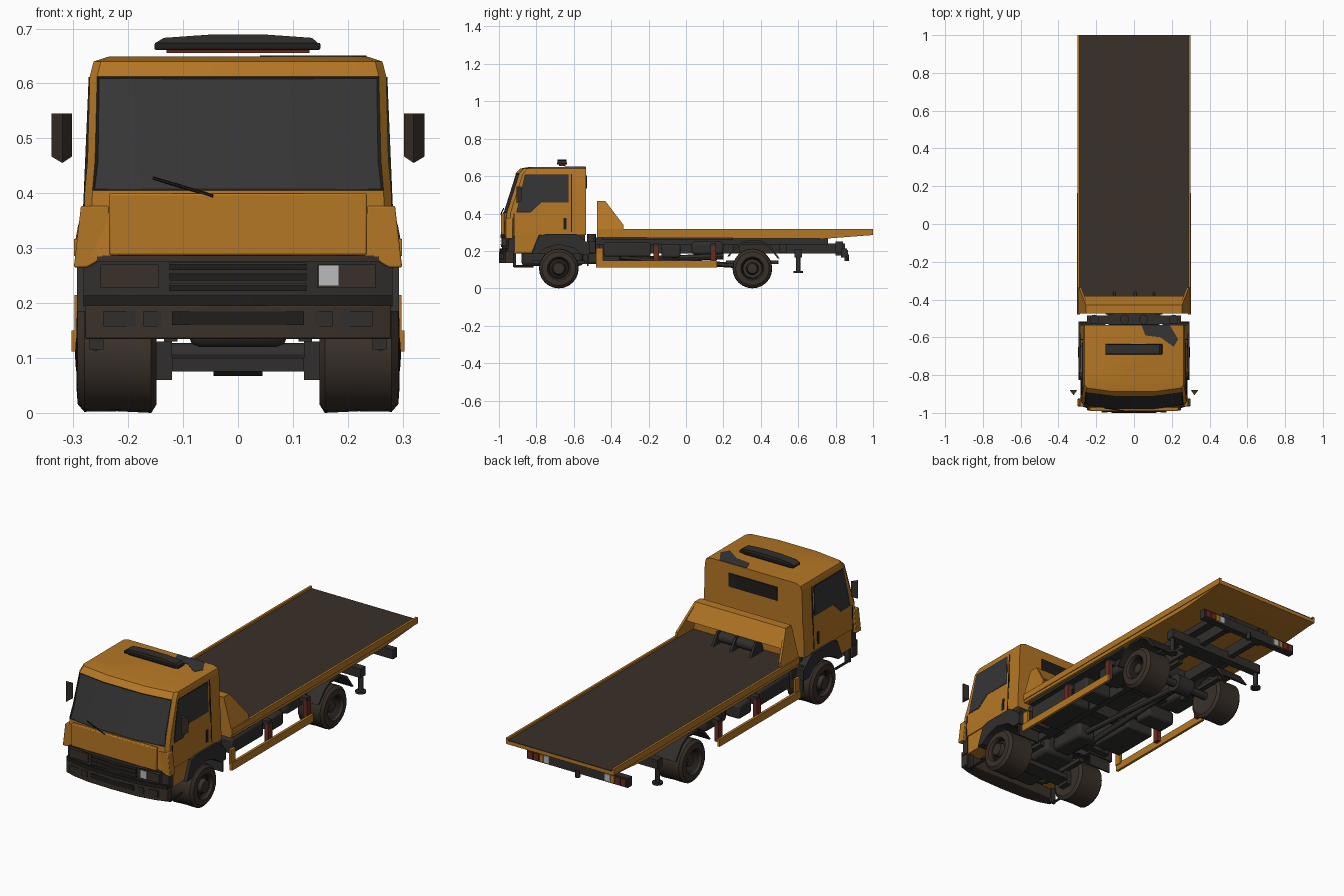
import bpy, bmesh, math
from mathutils import Matrix, Vector

if "Cube" in bpy.data.objects:
    bpy.data.objects.remove(bpy.data.objects["Cube"])


def material(name, rgb):
    m = bpy.data.materials.new(name)
    m.use_nodes = True
    m.diffuse_color = (*rgb, 1)
    m.node_tree.nodes["Principled BSDF"].inputs["Base Color"].default_value = (*rgb, 1)
    return m


ORANGE = material("orange_paint", (0.46, 0.185, 0.018))
DARK = material("brown_black_rubber", (0.042, 0.03, 0.022))
CHARCOAL = material("charcoal_metal", (0.03, 0.028, 0.026))
GLASS = material("dark_glass", (0.036, 0.036, 0.037))
BLACK = material("black_trim", (0.014, 0.013, 0.012))
RED = material("dark_red", (0.14, 0.025, 0.015))
WHITE = material("lamp_white", (0.5, 0.5, 0.5))
SIDES = (("left", 1), ("right", -1))


def finish(name, bm, mat, bevel=0):
    bmesh.ops.recalc_face_normals(bm, faces=bm.faces)
    me = bpy.data.meshes.new(name)
    bm.to_mesh(me)
    bm.free()
    ob = bpy.data.objects.new(name, me)
    bpy.context.collection.objects.link(ob)
    for m in mat if isinstance(mat, list) else [mat]:
        me.materials.append(m)
    if bevel:
        mod = ob.modifiers.new("edge_bevel", "BEVEL")
        mod.width, mod.segments = bevel, 2
    return ob


def prism(name, axis, pts, a, b, mat, bevel=0):
    """Extrude a 2D outline along an axis from a to b."""
    place = {"x": lambda p, t: (t, p[0], p[1]), "y": lambda p, t: (p[0], t, p[1]),
             "z": lambda p, t: (p[0], p[1], t)}[axis]
    bm = bmesh.new()
    lo, hi = ([bm.verts.new(place(p, t)) for p in pts] for t in (a, b))
    bm.faces.new(lo)
    bm.faces.new(hi)
    for i in range(len(pts)):
        j = (i + 1) % len(pts)
        bm.faces.new((lo[i], lo[j], hi[j], hi[i]))
    return finish(name, bm, mat, bevel)


def box(name, x, y, z, mat, bevel=0):
    return prism(name, "z", [(x[0], y[0]), (x[1], y[0]), (x[1], y[1]), (x[0], y[1])], *z, mat, bevel)


def pair(name, x, y, z, mat, bevel=0):
    for side, s in SIDES:
        box(f"{side}_{name}", (s * x[0], s * x[1]), y, z, mat, bevel)


def rod(name, start, end, r, mat, n=12):
    a, b = Vector(start), Vector(end)
    bm = bmesh.new()
    rot = (b - a).to_track_quat("Z", "Y").to_matrix().to_4x4()
    bmesh.ops.create_cone(bm, cap_ends=True, segments=n, radius1=r, radius2=r,
                          depth=(b - a).length, matrix=Matrix.Translation((a + b) / 2) @ rot)
    return finish(name, bm, mat)


# Cab shell, lofted through levels of (height, half width, front y)
LEVELS = [(0.285, 0.283, -0.985), (0.405, 0.279, -0.978), (0.46, 0.274, -0.9605), (0.613, 0.270, -0.912),
          (0.64, 0.263, -0.888), (0.649, 0.235, -0.84)]
bm = bmesh.new()
rings = []
for z, w, yf in LEVELS:
    half = [(0.4 * w, yf), (0.95 * w, yf + 0.02), (w, yf + 0.04), (w, -0.535)]
    ring = half + [(-x, y) for x, y in reversed(half)]
    rings.append([bm.verts.new((x, y, z)) for x, y in ring])
screen = []
for k in range(len(rings) - 1):
    for i in range(8):
        j = (i + 1) % 8
        f = bm.faces.new((rings[k][i], rings[k][j], rings[k + 1][j], rings[k + 1][i]))
        if k in (1, 2) and i in (0, 6, 7):
            screen.append(f)
bm.faces.new(rings[0])
bm.faces.new(rings[-1])
bmesh.ops.recalc_face_normals(bm, faces=bm.faces)
rim = bmesh.ops.inset_region(bm, faces=screen, thickness=0.005, depth=-0.003)["faces"]
for f in rim:
    f.material_index = 2
for f in screen:
    f.material_index = 1
finish("cab", bm, [ORANGE, GLASS, BLACK])


def cab_plate(name, pts, mat, lift=0.002):
    """Thin plate that follows the slope of both cab sides."""
    for side, s in SIDES:
        ob = prism(f"{side}_{name}", "x", pts, -0.01, 0, mat)
        for v in ob.data.vertices:
            for (z0, w0, _), (z1, w1, _) in zip(LEVELS, LEVELS[1:]):
                if z0 <= v.co.z <= z1:
                    v.co.x = s * (v.co.x * 0.5 + lift + w0 + (w1 - w0) * (v.co.z - z0) / (z1 - z0))
                    break


def strip(y0, y1, z0, z1):
    return [(y0, z0), (y1, z0), (y1, z1), (y0, z1)]


WINDOW = [(-0.905, 0.41), (-0.83, 0.41), (-0.775, 0.46), (-0.63, 0.46), (-0.63, 0.605), (-0.86, 0.605)]
cab_plate("window_seal", [(y * 1.02 + 0.0155, z * 1.04 - 0.0205) for y, z in WINDOW], BLACK, 0.001)
cab_plate("side_window", WINDOW, GLASS, 0.002)
cab_plate("door_rear_seam", strip(-0.615, -0.61, 0.3, 0.612), BLACK)
cab_plate("door_front_seam", strip(-0.922, -0.918, 0.29, 0.40), BLACK)
cab_plate("door_handle", strip(-0.655, -0.64, 0.315, 0.375), BLACK, 0.003)
box("rear_window_frame", (-0.135, 0.135), (-0.537, -0.53), (0.535, 0.602), BLACK)
box("rear_window", (-0.125, 0.125), (-0.539, -0.53), (0.542, 0.595), GLASS)
prism("roof_patch", "z", [(0.04, -0.537), (0.19, -0.537), (0.234, -0.61), (0.21, -0.65),
                          (0.14, -0.6), (0.06, -0.59)], 0.646, 0.6505, GLASS)
rod("wiper_arm", (-0.045, -0.99, 0.395), (-0.155, -0.975, 0.428), 0.003, BLACK, 6)

# Lower cab, corner flares, mirrors, steps and wheel arches
box("cab_floor", (-0.26, 0.26), (-0.92, -0.54), (0.24, 0.287), CHARCOAL)
box("front_panel_lip", (-0.235, 0.235), (-0.99, -0.97), (0.287, 0.40), ORANGE, 0.004)
ARCH = [(-0.825, 0.185), (-0.785, 0.28), (-0.75, 0.29), (-0.585, 0.29), (-0.515, 0.235), (-0.515, 0.18),
        (-0.555, 0.18), (-0.6, 0.215), (-0.68, 0.235), (-0.75, 0.215), (-0.79, 0.185)]
for side, s in SIDES:
    prism(f"{side}_door_bottom", "x", [(-0.92, 0.19), (-0.825, 0.19), (-0.78, 0.3), (-0.92, 0.3)],
          s * 0.2, s * 0.278, ORANGE)
    prism(f"{side}_wheel_arch", "x", ARCH, s * 0.15, s * 0.293, CHARCOAL)
    prism(f"{side}_corner_flare", "y", [(s * 0.235, 0.287), (s * 0.235, 0.377), (s * 0.286, 0.377),
                                        (s * 0.299, 0.265), (s * 0.275, 0.265)], -0.965, -0.925, ORANGE, 0.003)
    mirror = prism(f"{side}_mirror", "z", [(s * 0.302, -0.88), (s * 0.34, -0.88), (s * 0.320, -0.907)],
                   0.467, 0.545, DARK)
    for v in mirror.data.vertices:
        if v.co.z < 0.5 and v.co.y < -0.9:
            v.co.z = 0.455
    rod(f"{side}_step_tread", (s * 0.26, -0.92, 0.118), (s * 0.26, -0.815, 0.118), 0.006, CHARCOAL, 8)
pair("step_bracket", (0.245, 0.27), (-0.925, -0.91), (0.115, 0.19), CHARCOAL)
pair("mud_flap", (0.16, 0.285), (-0.53, -0.522), (0.12, 0.25), CHARCOAL)


# Front grille and bumper, curved in plan
def curved(name, w, yf, depth, z0, z1, mat, bevel=0):
    front = [(x * w, yf + 0.035 * abs(x) ** 3) for x in (-1, -0.8, -0.5, 0, 0.5, 0.8, 1)]
    prism(name, "z", front + [(w, yf + depth), (-w, yf + depth)], z0, z1, mat, bevel)


curved("grille_panel", 0.281, -0.985, 0.07, 0.20, 0.287, CHARCOAL)
curved("grille_top_rail", 0.283, -0.992, 0.075, 0.275, 0.287, DARK)
curved("bumper", 0.279, -1.0, 0.08, 0.135, 0.196, DARK, 0.003)
curved("bumper_lip", 0.281, -0.996, 0.08, 0.194, 0.214, BLACK)
for z in (0.222, 0.241, 0.260):
    box("grille_slot", (-0.125, 0.125), (-0.989, -0.98), (z, z + 0.01), BLACK)
    box("grille_bar", (-0.125, 0.125), (-0.993, -0.98), (z + 0.01, z + 0.014), DARK)
box("bumper_intake", (-0.12, 0.12), (-1.0, -0.99), (0.16, 0.185), BLACK)
pair("headlamp", (0.145, 0.25), (-0.985, -0.95), (0.227, 0.270), DARK)
pair("fog_lamp", (0.185, 0.245), (-0.988, -0.96), (0.157, 0.186), CHARCOAL)
pair("fog_lamp_slot", (0.14, 0.172), (-0.997, -0.96), (0.157, 0.186), CHARCOAL)
box("lamp_lens", (0.147, 0.184), (-0.988, -0.97), (0.231, 0.269), WHITE)

# Roof light bar
box("beacon_bar", (-0.152, 0.15), (-0.69, -0.635), (0.661, 0.674), BLACK, 0.003)
prism("beacon_cover", "y", [(-0.15, 0.674), (0.145, 0.674), (0.135, 0.683), (0.05, 0.689), (-0.05, 0.689),
                            (-0.135, 0.683)], -0.687, -0.638, CHARCOAL)
box("beacon_lens", (-0.13, 0.13), (-0.68, -0.645), (0.655, 0.662), RED)

# Deck, rails and headboard
prism("deck_body", "x", [(-0.475, 0.272), (0.74, 0.265), (1, 0.285), (1, 0.302), (-0.475, 0.302)],
      -0.295, 0.295, ORANGE)
box("deck_floor", (-0.29, 0.29), (-0.47, 1.0), (0.3, 0.306), DARK)
box("deck_underfloor", (-0.28, 0.28), (-0.45, 0.25), (0.258, 0.272), CHARCOAL)
pair("deck_rail", (0.288, 0.299), (-0.475, 1.0), (0.286, 0.317), ORANGE)


def lean(ob):
    for v in ob.data.vertices:
        v.co.x -= math.copysign(0.3 * max(0, v.co.z - 0.315), v.co.x)


for side, s in SIDES:
    lean(prism(f"{side}_headboard_wing", "x", [(-0.475, 0.3), (-0.475, 0.465), (-0.43, 0.465), (-0.335, 0.34),
                                               (-0.335, 0.3)], s * 0.288, s * 0.299, ORANGE))
lean(prism("headboard", "x", [(-0.475, 0.3), (-0.475, 0.466), (-0.43, 0.466), (-0.382, 0.385),
                              (-0.39, 0.382), (-0.434, 0.458), (-0.467, 0.458), (-0.467, 0.3)],
           -0.296, 0.296, ORANGE))
rod("winch_drum", (-0.1, -0.42, 0.335), (0.1, -0.42, 0.335), 0.025, CHARCOAL, 16)
for x in (-0.11, 0, 0.1):
    prism("winch_bracket", "x", [(-0.46, 0.304), (-0.36, 0.304), (-0.40, 0.365), (-0.44, 0.365)],
          x, x + 0.012, CHARCOAL)

# Chassis frame, drivetrain and underside equipment
pair("chassis_rail", (0.075, 0.105), (-0.93, 0.85), (0.185, 0.24), CHARCOAL)
pair("subframe_rail", (0.11, 0.15), (-0.48, 0.76), (0.235, 0.272), CHARCOAL)
for y in (-0.9, -0.5, -0.25, 0.05, 0.25, 0.5, 0.8):
    box("cross_member", (-0.14, 0.14), (y, y + 0.04), (0.19, 0.25), CHARCOAL)
box("engine", (-0.09, 0.09), (-0.88, -0.55), (0.12, 0.28), CHARCOAL, 0.02)
box("gearbox", (-0.05, 0.05), (-0.55, -0.35), (0.13, 0.21), CHARCOAL, 0.015)
rod("drive_shaft", (0, -0.35, 0.165), (0, 0.3, 0.12), 0.014, CHARCOAL)
rod("exhaust", (-0.06, -0.4, 0.15), (-0.06, 0.2, 0.17), 0.016, CHARCOAL)
for name, y in (("front", -0.68), ("rear", 0.355)):
    rod(f"{name}_axle", (-0.2, y, 0.107), (0.2, y, 0.107), 0.02, CHARCOAL)
    pair(f"{name}_leaf_spring", (0.11, 0.135), (y - 0.14, y + 0.14), (0.13, 0.15), CHARCOAL)
rod("differential", (-0.045, 0.355, 0.112), (0.045, 0.355, 0.112), 0.045, CHARCOAL, 16)
box("front_beam", (-0.12, 0.12), (-0.72, -0.64), (0.075, 0.1), CHARCOAL)
pair("steering_knuckle", (0.12, 0.15), (-0.71, -0.65), (0.06, 0.13), CHARCOAL)
pair("storage_box", (0.12, 0.275), (-0.44, -0.19), (0.17, 0.245), CHARCOAL, 0.008)
pair("fuel_tank", (0.12, 0.275), (-0.13, -0.03), (0.165, 0.235), CHARCOAL, 0.01)
pair("air_tank", (0.13, 0.25), (0.03, 0.2), (0.18, 0.25), CHARCOAL, 0.015)
box("cab_rear_support", (-0.25, 0.25), (-0.53, -0.485), (0.19, 0.25), CHARCOAL)
for x in (-0.21, -0.05, 0.05, 0.21):
    rod("cab_rear_canister", (x, -0.505, 0.2), (x, -0.505, 0.29), 0.025, CHARCOAL)

# Side guards
pair("side_guard", (0.29, 0.303), (-0.48, 0.165), (0.112, 0.15), ORANGE)
pair("guard_front_post", (0.285, 0.298), (-0.48, -0.445), (0.14, 0.215), ORANGE)
for y in (-0.175, 0.13):
    pair("guard_post", (0.27, 0.293), (y, y + 0.03), (0.13, 0.225), RED)
    pair("guard_arm", (0.1, 0.29), (y, y + 0.03), (0.215, 0.24), CHARCOAL)

# Rear mudguards, stabiliser legs and lamp bar
FENDER = [(0.22, 0.17), (0.27, 0.23), (0.32, 0.255), (0.4, 0.255), (0.45, 0.23), (0.5, 0.16),
          (0.49, 0.16), (0.44, 0.222), (0.4, 0.245), (0.32, 0.245), (0.28, 0.222), (0.23, 0.17)]
for side, s in SIDES:
    prism(f"{side}_rear_mudguard", "x", FENDER, s * 0.15, s * 0.292, CHARCOAL)
    rod(f"{side}_stabiliser_leg", (s * 0.262, 0.6, 0.09), (s * 0.262, 0.6, 0.21), 0.012, CHARCOAL)
    rod(f"{side}_stabiliser_foot", (s * 0.262, 0.6, 0.083), (s * 0.262, 0.6, 0.093), 0.025, CHARCOAL)
box("stabiliser_beam", (-0.275, 0.275), (0.58, 0.62), (0.165, 0.21), CHARCOAL)
box("lamp_bar", (-0.28, 0.28), (0.83, 0.862), (0.165, 0.213), CHARCOAL)
pair("lamp_bar_arm", (0.08, 0.11), (0.8, 0.84), (0.175, 0.245), CHARCOAL)
rod("tow_hook", (0, 0.86, 0.145), (0, 0.86, 0.18), 0.012, CHARCOAL)
for name, x0, x1, mat in (("outer_red", 0.245, 0.272, RED), ("inner_red", 0.212, 0.24, RED),
                          ("amber", 0.188, 0.208, ORANGE), ("white", 0.155, 0.184, WHITE)):
    pair(f"{name}_tail_lamp", (x0, x1), (0.86, 0.867), (0.172, 0.206), mat)


# Wheels, spun from a tyre and rim profile of (x, radius)
def wheel(name, s, y, profile):
    bm = bmesh.new()
    verts = [bm.verts.new((s * x, y, 0.106 + r)) for x, r in profile]
    edges = [bm.edges.new(e) for e in zip(verts, verts[1:])]
    bmesh.ops.spin(bm, geom=verts + edges, cent=(0, y, 0.106), axis=(1, 0, 0),
                   angle=math.tau, steps=24, use_merge=True)
    bmesh.ops.remove_doubles(bm, verts=bm.verts, dist=0.0002)
    ob = finish(name, bm, [DARK, BLACK])
    for p in ob.data.polygons:
        c = p.center
        if abs(c.x) > 0.25 and 0.036 < math.hypot(c.y - y, c.z - 0.106) < 0.056:
            p.material_index = 1


TYRE = [(0.15, 0), (0.15, 0.06), (0.148, 0.09), (0.158, 0.106), (0.22, 0.103), (0.28, 0.104), (0.292, 0.09),
        (0.294, 0.062), (0.285, 0.056)]
FRONT_HUB = [(0.27, 0.052), (0.275, 0.036), (0.295, 0.03), (0.297, 0)]
REAR_HUB = [(0.225, 0.05), (0.225, 0.034), (0.275, 0.026), (0.278, 0)]
for side, s in SIDES:
    wheel(f"{side}_front_wheel", s, -0.68, TYRE + FRONT_HUB)
    wheel(f"{side}_rear_wheel", s, 0.355, TYRE + REAR_HUB)

# Smooth shading with sharp edges kept
for ob in bpy.context.collection.objects:
    ob.select_set(ob.type == "MESH")
    if ob.type == "MESH":
        bpy.context.view_layer.objects.active = ob
bpy.ops.object.shade_smooth_by_angle(angle=math.radians(30))
